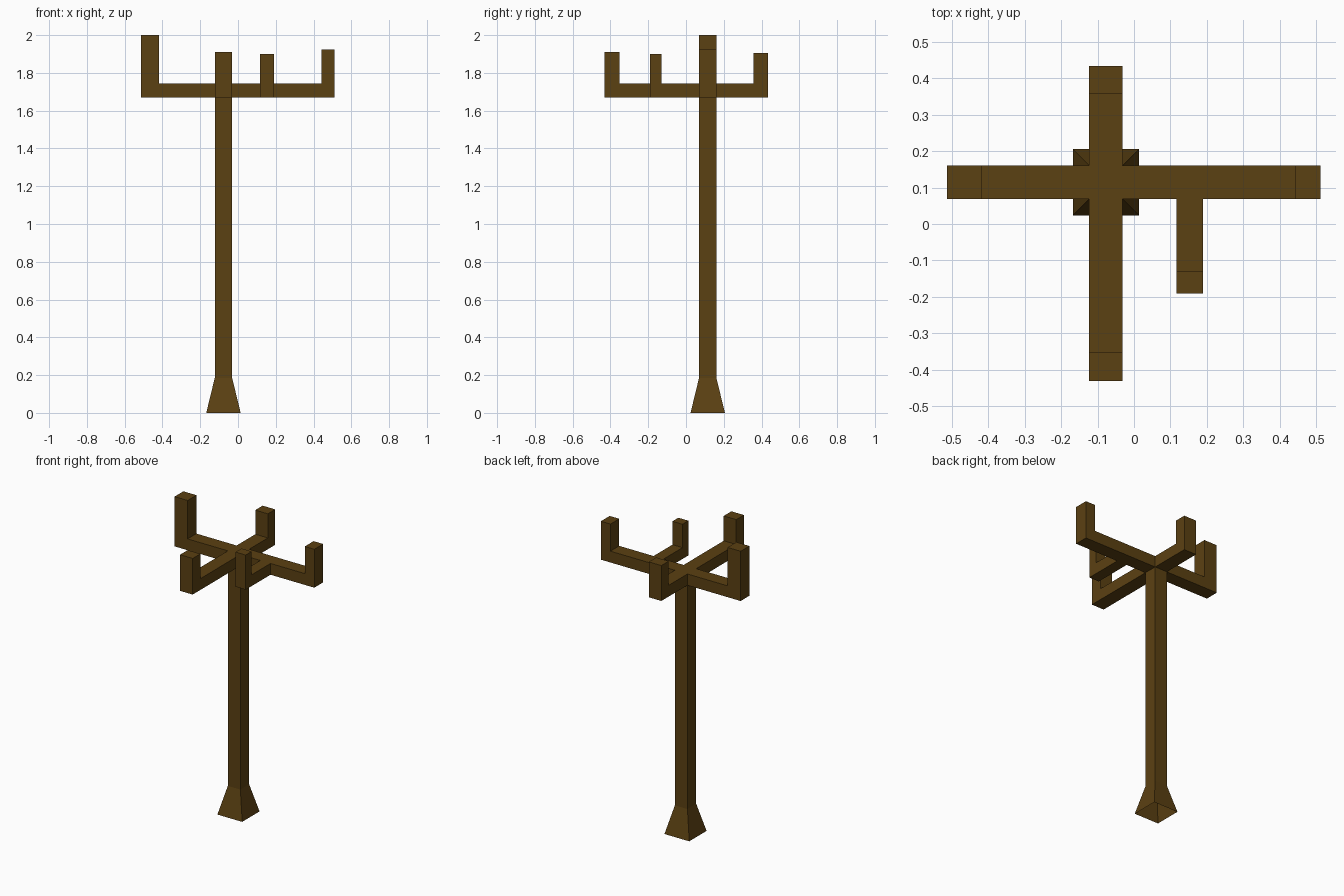
import bpy
import bmesh
from mathutils import Vector

cube = bpy.data.objects.get("Cube")
if cube:
    bpy.data.objects.remove(cube, do_unlink=True)

# Single bark-brown material
BROWN = (0.105, 0.052, 0.006, 1)
wood = bpy.data.materials.new("dark_brown_wood")
wood.use_nodes = True
wood.diffuse_color = BROWN
bsdf = wood.node_tree.nodes["Principled BSDF"]
bsdf.inputs["Base Color"].default_value = BROWN
bsdf.inputs["Roughness"].default_value = 0.9

CENTRE = Vector((-0.077, 0.115, 0))
HALF = 0.046                      # half the thickness of the post
ARM_LOW, ARM_HIGH = 1.67, 1.745


def finish(name, bm):
    mesh = bpy.data.meshes.new(name)
    bm.to_mesh(mesh)
    bm.free()
    mesh.materials.append(wood)
    obj = bpy.data.objects.new(name, mesh)
    bpy.context.collection.objects.link(obj)


def ring(bm, half, z):
    corners = ((-1, -1), (1, -1), (1, 1), (-1, 1))
    return [bm.verts.new(CENTRE + Vector((x * half, y * half, z))) for x, y in corners]


def make_post():
    """Square post with a flared, open foot and a cap where the arms cross."""
    bm = bmesh.new()
    rings = [ring(bm, 0.091, 0), ring(bm, HALF, 0.185), ring(bm, HALF, ARM_LOW)]
    for low, high in zip(rings, rings[1:]):
        for i in range(4):
            j = (i + 1) % 4
            bm.faces.new((low[i], low[j], high[j], high[i]))
    bm.faces.new(ring(bm, HALF, ARM_HIGH))
    finish("post", bm)


def make_arm(name, start, direction, length, tip, top, half):
    """L-shaped arm: runs out from start, then turns up; open where it joins."""
    out = Vector(direction)
    side = Vector((-out.y, out.x, 0))
    profile = ((0, ARM_LOW), (length, ARM_LOW), (length, top),
               (length - tip, top), (length - tip, ARM_HIGH), (0, ARM_HIGH))
    bm = bmesh.new()
    near, far = [[bm.verts.new(start + out * d + side * s + Vector((0, 0, z)))
                  for d, z in profile] for s in (-half, half)]
    bm.faces.new(near)
    bm.faces.new(far[::-1])
    for i in range(len(profile) - 1):
        bm.faces.new((near[i + 1], near[i], far[i], far[i + 1]))
    finish(name, bm)


make_post()

# Four main arms: direction, length from the post side, upright width, top
ARMS = {
    "left_arm": ((1, 0, 0), 0.543, 0.07, 1.925),
    "right_arm": ((-1, 0, 0), 0.391, 0.096, 2.0),
    "front_arm": ((0, -1, 0), 0.5, 0.08, 1.91),
    "back_arm": ((0, 1, 0), 0.273, 0.077, 1.905),
}
for name, (direction, length, tip, top) in ARMS.items():
    make_arm(name, CENTRE + Vector(direction) * HALF, direction, length, tip, top, HALF)

# Small branch growing forward from the left arm
make_arm("side_branch", Vector((0.153, CENTRE.y - HALF, 0)), (0, -1, 0),
         0.26, 0.062, 1.90, 0.037)
